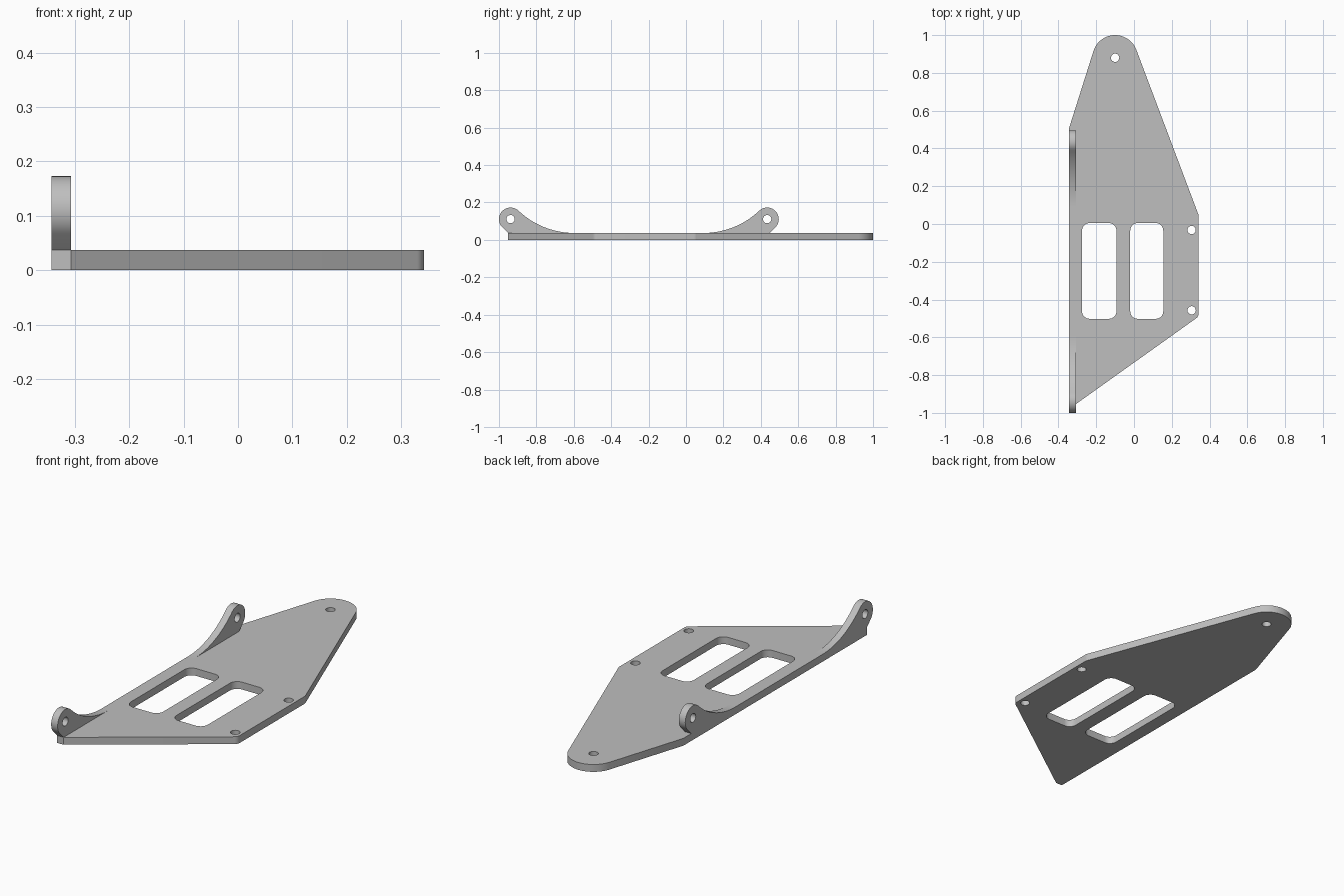
import bpy, bmesh
from math import radians, cos, sin, acos, atan2, hypot, sqrt, pi
from mathutils import Vector, Matrix

if "Cube" in bpy.data.objects:
    bpy.data.objects.remove(bpy.data.objects["Cube"])

grey = bpy.data.materials.new("satin grey")
grey.use_nodes = True
colour = (0.52, 0.52, 0.52, 1)
grey.diffuse_color = colour
grey.node_tree.nodes["Principled BSDF"].inputs["Base Color"].default_value = colour

THICK = 0.037        # plate thickness
LEFT = -0.343        # straight edge that carries the lugs
HOLE = 0.022         # bolt hole radius


def arc(cx, cy, r, a0, a1, n):
    return [(cx + r * cos(a0 + (a1 - a0) * i / n),
             cy + r * sin(a0 + (a1 - a0) * i / n)) for i in range(n + 1)]


def circle(cx, cy, r, n=32):
    return arc(cx, cy, r, 0, 2 * pi, n)[:-1]


def fillet(prev, corner, nxt, r, n=8):
    """Points rounding one corner of an outline."""
    p, a, b = Vector(corner), Vector(prev), Vector(nxt)
    u, v = (a - p).normalized(), (b - p).normalized()
    half = u.angle(v) / 2
    c = p + (u + v).normalized() * (r / sin(half))
    s = p + u * (r * cos(half) / sin(half)) - c
    e = p + v * (r * cos(half) / sin(half)) - c
    a0, a1 = atan2(s.y, s.x), atan2(e.y, e.x)
    turn = (a1 - a0 + pi) % (2 * pi) - pi
    return arc(c.x, c.y, r, a0, a0 + turn, n)


def slot(x0, x1, y0, y1, r):
    pts = [(x0, y0), (x1, y0), (x1, y1), (x0, y1)]
    return [q for i in range(4)
            for q in fillet(pts[i - 1], pts[i], pts[(i + 1) % 4], r)]


def tangent_angle(point, centre, r, side):
    dx, dy = point[0] - centre[0], point[1] - centre[1]
    return atan2(dy, dx) + side * acos(r / hypot(dx, dy))


def extruded(name, loops, depth, matrix):
    """Fill an outline with holes and extrude it along its normal."""
    bm = bmesh.new()
    for loop in loops:
        vs = [bm.verts.new((x, y, 0)) for x, y in loop]
        for i, v in enumerate(vs):
            bm.edges.new((vs[i - 1], v))
    bmesh.ops.triangle_fill(bm, edges=bm.edges[:], use_beauty=True, use_dissolve=False)
    ext = bmesh.ops.extrude_face_region(bm, geom=bm.faces[:])
    top = [g for g in ext["geom"] if isinstance(g, bmesh.types.BMVert)]
    bmesh.ops.translate(bm, verts=top, vec=(0, 0, depth))
    bm.transform(matrix)
    bmesh.ops.recalc_face_normals(bm, faces=bm.faces[:])
    me = bpy.data.meshes.new(name)
    bm.to_mesh(me)
    bm.free()
    me.materials.append(grey)
    ob = bpy.data.objects.new(name, me)
    bpy.context.collection.objects.link(ob)
    bpy.ops.object.select_all(action="DESELECT")
    ob.select_set(True)
    bpy.context.view_layer.objects.active = ob
    bpy.ops.object.shade_smooth_by_angle(angle=radians(30))
    return ob


# Base plate: rounded nose at the back, tapered front, two slots, three bolt holes
nose, nose_r = (-0.1, 0.88), 0.12
front_a, front_b = (LEFT, -0.953), (-0.307, -0.953)
side_a, side_b = (0.342, -0.49), (0.342, 0.05)
left_back = (LEFT, 0.51)
a_right = tangent_angle(side_b, nose, nose_r, 1)
a_left = tangent_angle(left_back, nose, nose_r, -1) % (2 * pi)
outline = [front_a, front_b]
outline += fillet(front_b, side_a, side_b, 0.03)
outline += fillet(side_a, side_b, nose, 0.03)
outline += arc(*nose, nose_r, a_right, a_left, 28)
outline.append(left_back)
holes = [circle(*nose, HOLE), circle(0.305, -0.032, HOLE), circle(0.305, -0.457, HOLE)]
slots = [slot(-0.275, -0.093, -0.502, 0.005, 0.04), slot(-0.02, 0.155, -0.502, 0.005, 0.04)]
extruded("base_plate", [outline] + holes + slots, THICK, Matrix())

# Lugs: round eye blending into the plate through a large concave arc
eye_z, eye_r, sweep = 0.111, 0.062, 0.434
rise = eye_z - THICK
run = sqrt((sweep + eye_r) ** 2 - (sweep - rise) ** 2)
join = atan2(sweep - rise, run)
foot = -eye_r * sqrt(2) + rise
profile = arc(0, eye_z, eye_r, join, radians(225), 24)
profile.append((foot, THICK))
profile += arc(run, THICK + sweep, sweep, -pi / 2, join - pi, 20)[:-1]

for name, y, facing in (("front_lug", -0.938, 1), ("rear_lug", 0.434, -1)):
    # profile x runs along y, profile y runs up, depth runs along x
    place = Matrix(((0, 0, 1, LEFT), (facing, 0, 0, y), (0, 1, 0, 0), (0, 0, 0, 1)))
    extruded(name, [profile, circle(0, eye_z, HOLE)], 0.036, place)
